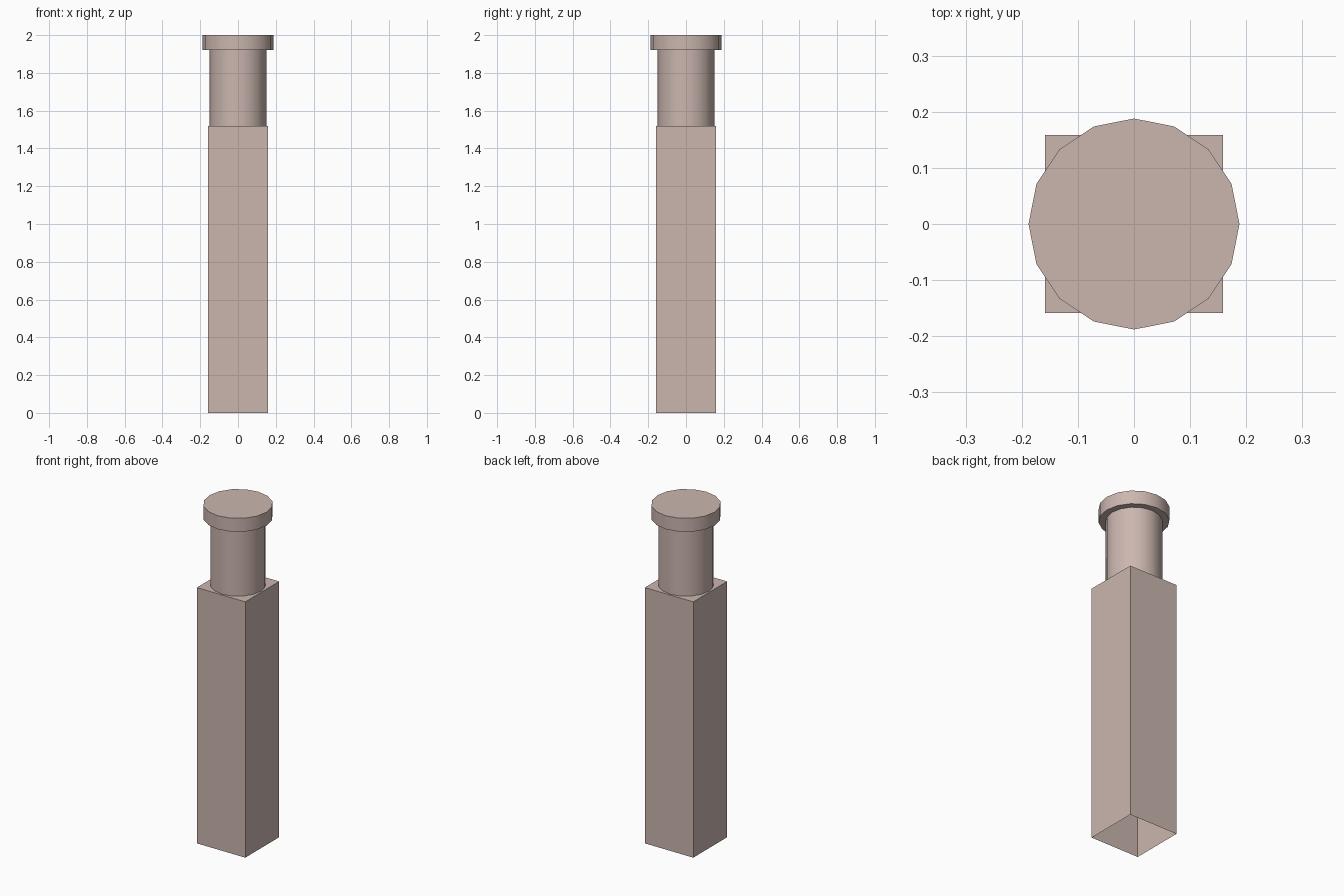
import bpy
import bmesh
import math

cube = bpy.data.objects.get("Cube")
if cube:
    bpy.data.objects.remove(cube, do_unlink=True)

# Single dusty pink-beige material
COLOUR = (0.60, 0.47, 0.43, 1.0)
mat = bpy.data.materials.new("dusty_beige")
mat.use_nodes = True
mat.diffuse_color = COLOUR
bsdf = mat.node_tree.nodes["Principled BSDF"]
bsdf.inputs["Base Color"].default_value = COLOUR
bsdf.inputs["Roughness"].default_value = 0.8


def prism(name, sides, radius, z0, z1, turn=0.0, open_ends=(), smooth=False):
    """Upright prism; open_ends lists the z heights left without a face."""
    bm = bmesh.new()
    rings = []
    for z in (z0, z1):
        ring = []
        for i in range(sides):
            a = turn + math.tau * i / sides
            ring.append(bm.verts.new((radius * math.cos(a), radius * math.sin(a), z)))
        rings.append(ring)
    low, high = rings
    for i in range(sides):
        j = (i + 1) % sides
        bm.faces.new((low[i], low[j], high[j], high[i]))
    if z0 not in open_ends:
        bm.faces.new(low[::-1])
    if z1 not in open_ends:
        bm.faces.new(high)
    mesh = bpy.data.meshes.new(name)
    bm.to_mesh(mesh)
    bm.free()
    mesh.materials.append(mat)
    obj = bpy.data.objects.new(name, mesh)
    bpy.context.collection.objects.link(obj)
    if smooth:
        bpy.ops.object.select_all(action="DESELECT")
        obj.select_set(True)
        bpy.context.view_layer.objects.active = obj
        bpy.ops.object.shade_smooth_by_angle(angle=math.radians(40))
    return obj


BASE_TOP, NECK_TOP, TOP = 1.52, 1.92, 2.0

# Square hollow shaft, open underneath
prism("square_shaft", 4, 0.159 * math.sqrt(2), 0.0, BASE_TOP,
      turn=math.pi / 4, open_ends=(0.0,))
# Round neck, its ends hidden by the shaft and the cap
prism("round_neck", 16, 0.15, BASE_TOP, NECK_TOP,
      open_ends=(BASE_TOP, NECK_TOP), smooth=True)
# Wider disc cap
prism("disc_cap", 16, 0.188, NECK_TOP, TOP, smooth=True)
